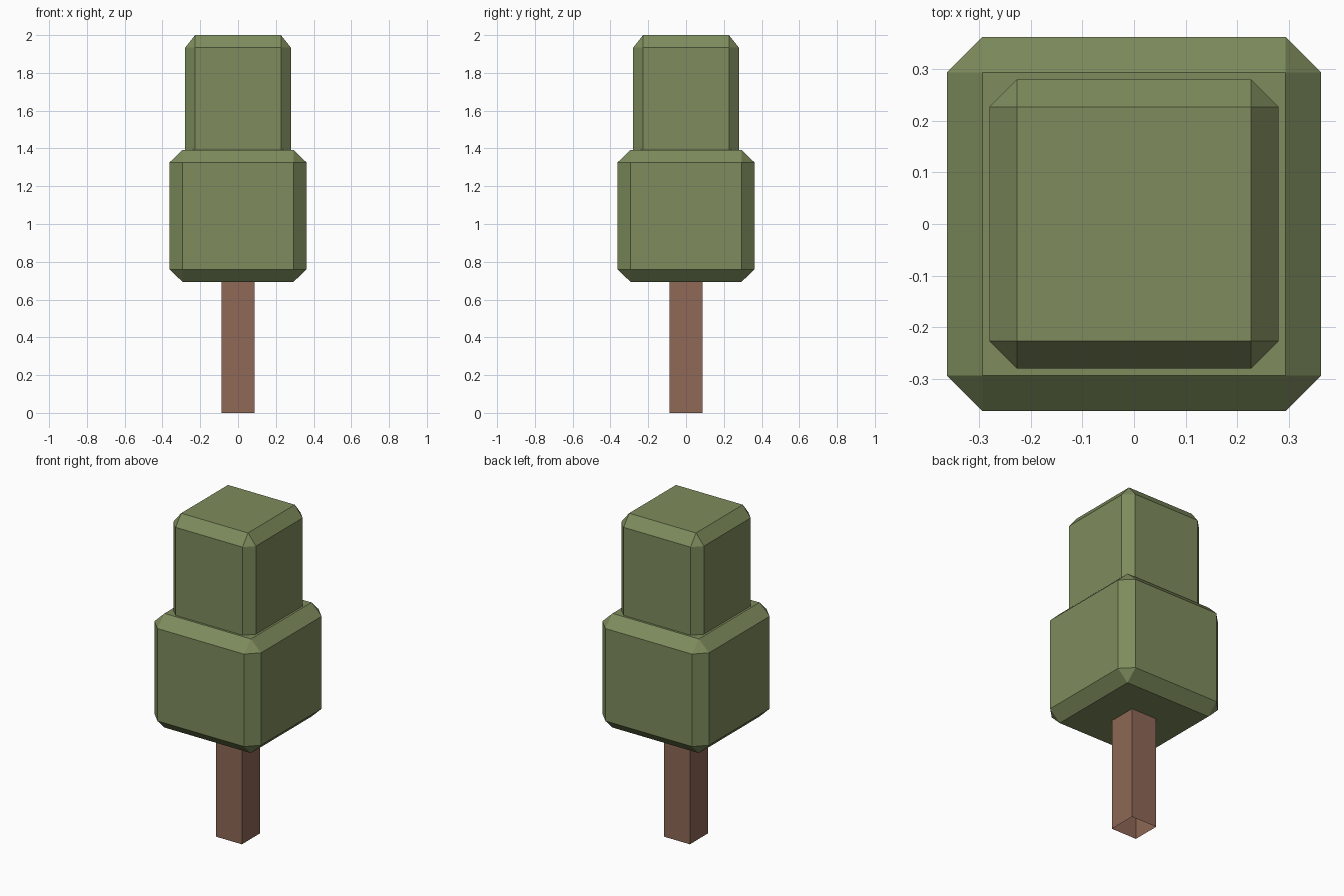
import bpy
import bmesh

if "Cube" in bpy.data.objects:
    bpy.data.objects.remove(bpy.data.objects["Cube"])


def material(name, rgb):
    def lin(v):
        v /= 255
        return v / 12.92 if v <= 0.04045 else ((v + 0.055) / 1.055) ** 2.4
    mat = bpy.data.materials.new(name)
    mat.diffuse_color = (*[lin(v) for v in rgb], 1)
    mat.use_nodes = True
    mat.node_tree.nodes["Principled BSDF"].inputs["Base Color"].default_value = mat.diffuse_color
    return mat


def block(name, half_width, z0, z1, mat, chamfer=0.0, open_ends=False):
    """Square block; the chamfer is a fraction of the half size on each axis."""
    bm = bmesh.new()
    bmesh.ops.create_cube(bm, size=2)
    if chamfer:
        bmesh.ops.bevel(bm, geom=bm.edges[:], offset=chamfer, offset_type='OFFSET',
                        segments=1, profile=0.5, affect='EDGES')
    if open_ends:
        ends = [f for f in bm.faces if abs(f.normal.z) > 0.9]
        bmesh.ops.delete(bm, geom=ends, context='FACES')
    for v in bm.verts:
        v.co.x *= half_width
        v.co.y *= half_width
        v.co.z = (z0 + z1) / 2 + v.co.z * (z1 - z0) / 2
    mesh = bpy.data.meshes.new(name)
    bm.to_mesh(mesh)
    bm.free()
    mesh.materials.append(mat)
    obj = bpy.data.objects.new(name, mesh)
    bpy.context.collection.objects.link(obj)
    return obj


leaf_green = material("leaf green", (126, 140, 93))
bark_brown = material("bark brown", (142, 104, 86))

# Trunk: open square tube
block("trunk", 0.0875, 0.0, 0.70, bark_brown, open_ends=True)
# Foliage: two chamfered blocks, the upper one sunk into the lower
block("lower_foliage", 0.362, 0.693, 1.393, leaf_green, chamfer=0.19)
block("upper_foliage", 0.28, 1.30, 2.0, leaf_green, chamfer=0.19)
